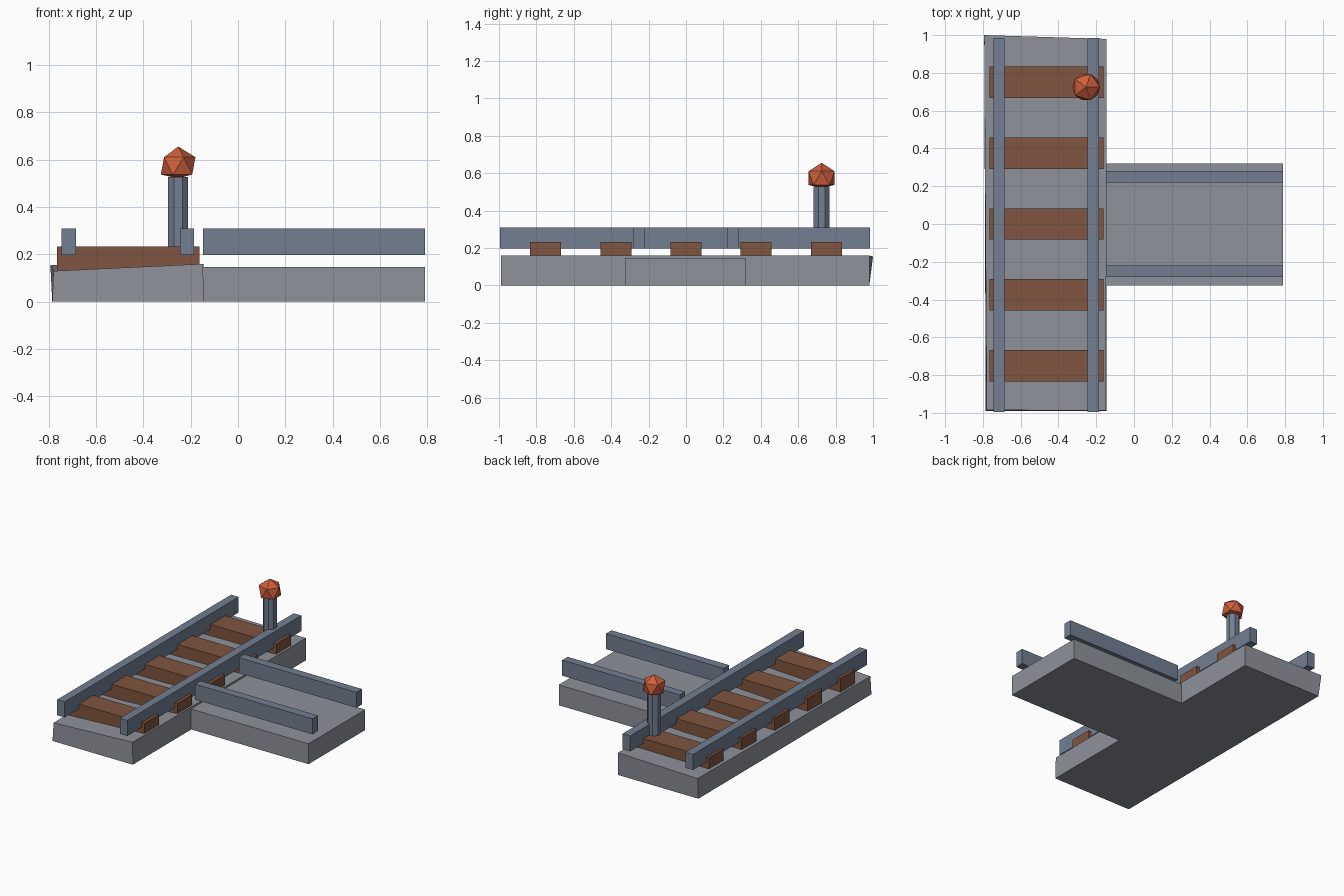
import bpy
import bmesh
from mathutils import Vector

default = bpy.data.objects.get("Cube")
if default:
    bpy.data.objects.remove(default, do_unlink=True)


def material(name, rgb):
    mat = bpy.data.materials.new(name)
    mat.use_nodes = True
    colour = (*rgb, 1)
    mat.diffuse_color = colour
    mat.node_tree.nodes["Principled BSDF"].inputs["Base Color"].default_value = colour
    return mat


STONE = material("stone grey", (0.27, 0.285, 0.32))
STEEL = material("steel blue", (0.17, 0.21, 0.285))
WOOD = material("sleeper brown", (0.215, 0.09, 0.05))
LAMP = material("lamp orange", (0.62, 0.115, 0.045))


def finish(bm, name, mat):
    mesh = bpy.data.meshes.new(name)
    bmesh.ops.recalc_face_normals(bm, faces=bm.faces)
    bm.to_mesh(mesh)
    bm.free()
    mesh.materials.append(mat)
    obj = bpy.data.objects.new(name, mesh)
    bpy.context.collection.objects.link(obj)
    return obj


def box(name, mat, low, high):
    low, high = Vector(low), Vector(high)
    bm = bmesh.new()
    bmesh.ops.create_cube(bm, size=1)
    for v in bm.verts:
        v.co = (low + high) / 2 + v.co * (high - low)
    return finish(bm, name, mat)


# Roadbeds: the long one has slightly uneven corners
bed = box("main_bed", STONE, (-0.785, -0.99, 0), (-0.145, 0.98, 0.16))
uneven = {
    (False, False): Vector((0.005, 0.005, -0.03)),
    (False, True): Vector((-0.008, 0.02, -0.005)),
    (True, False): Vector((-0.003, 0.002, 0)),
    (True, True): Vector((0, 0, 0)),
}
for v in bed.data.vertices:
    if v.co.z > 0.1:
        v.co += uneven[(v.co.x > -0.4, v.co.y > 0)]
box("branch_bed", STONE, (-0.15, -0.325, 0), (0.79, 0.32, 0.147))

# Sleepers
for i in range(5):
    y = (i - 2) * 0.375
    box(f"sleeper_{i + 1}", WOOD, (-0.765, y - 0.083, 0.125), (-0.162, y + 0.083, 0.233))

# Rails of the main line and the branch
for side, x in (("right", -0.715), ("left", -0.215)):
    box(f"main_rail_{side}", STEEL, (x - 0.03, -0.995, 0.198), (x + 0.03, 0.985, 0.31))
for side, y in (("front", -0.25), ("back", 0.25)):
    box(f"branch_rail_{side}", STEEL, (-0.147, y - 0.031, 0.198), (0.79, y + 0.031, 0.31))

# Signal post
bm = bmesh.new()
bmesh.ops.create_cone(bm, cap_ends=True, segments=8, radius1=0.046, radius2=0.046, depth=0.4)
post = finish(bm, "signal_post", STEEL)
post.location = (-0.253, 0.725, 0.328)
post.rotation_euler.z = 0.3927

# Faceted lamp with a flattened underside
bm = bmesh.new()
bmesh.ops.create_icosphere(bm, subdivisions=1, radius=0.082)
for v in bm.verts:
    v.co.z = max(v.co.z, -0.052)
lamp = finish(bm, "signal_lamp", LAMP)
lamp.location = (-0.253, 0.725, 0.574)
